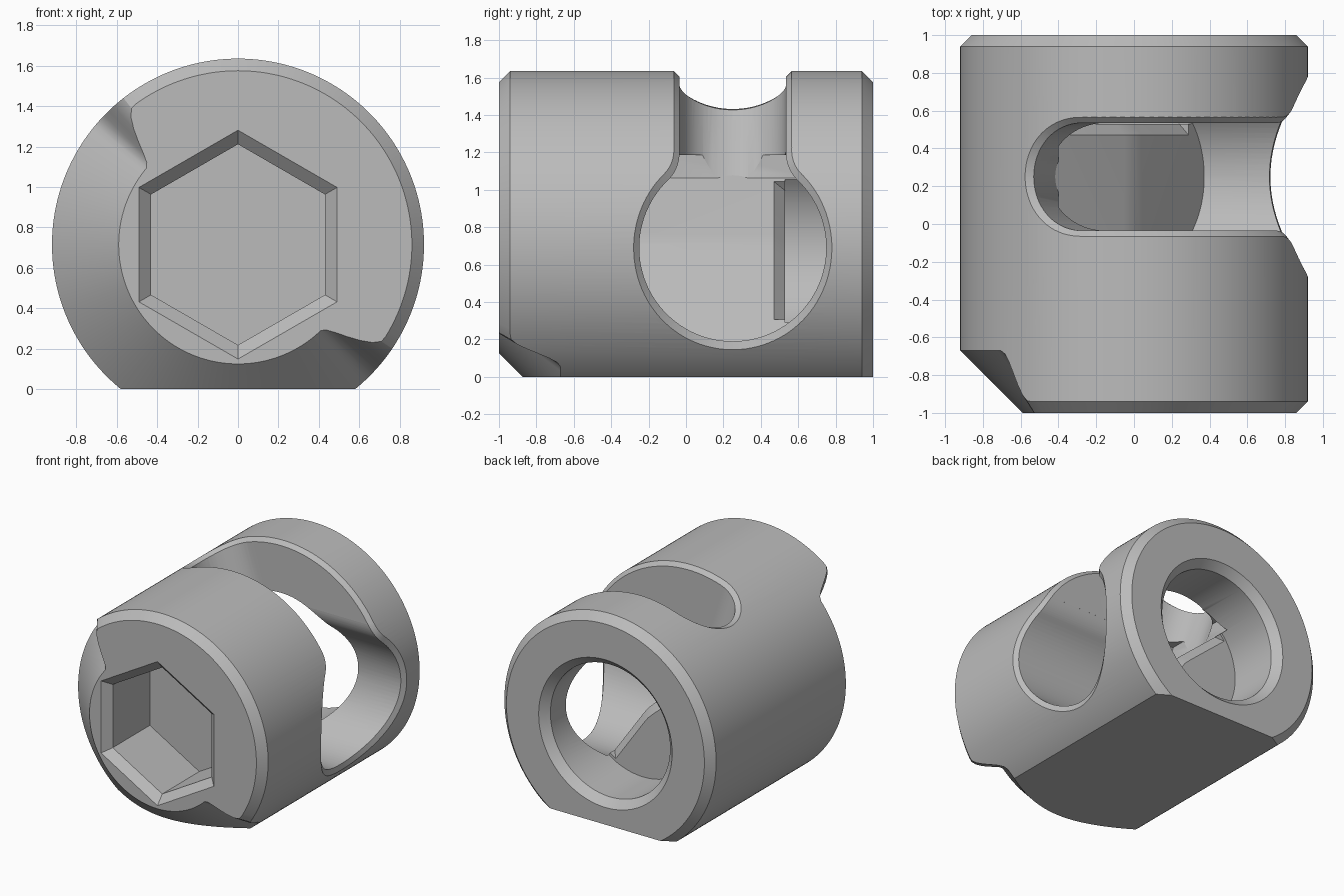
import bpy, bmesh, math
from math import sin, cos, asin, acos, pi, radians

if "Cube" in bpy.data.objects:
    bpy.data.objects.remove(bpy.data.objects["Cube"])

R, ZC, YS = 0.92, 0.715, 0.25      # barrel radius, axis height, slot centre
ZB, RB, W, F = 0.69, 0.5, 0.285, 0.2  # side bore height/radius, slot half width, fillet
TILT = radians(108)                # direction of the slot's closed end

metal = bpy.data.materials.new("plain grey")
metal.diffuse_color = (0.5, 0.5, 0.5, 1)
metal.use_nodes = True
metal.node_tree.nodes["Principled BSDF"].inputs["Base Color"].default_value = metal.diffuse_color


def loft(name, rings):
    """Closed solid through rings of equal point count, capped at both ends."""
    bm = bmesh.new()
    vs = [[bm.verts.new(p) for p in ring] for ring in rings]
    n = len(rings[0])
    for a, b in zip(vs, vs[1:]):
        for i in range(n):
            j = (i + 1) % n
            bm.faces.new((a[i], a[j], b[j], b[i]))
    bm.faces.new(vs[0])
    bm.faces.new(vs[-1])
    bmesh.ops.recalc_face_normals(bm, faces=bm.faces)
    me = bpy.data.meshes.new(name)
    bm.to_mesh(me)
    bm.free()
    me.materials.append(metal)
    ob = bpy.data.objects.new(name, me)
    bpy.context.collection.objects.link(ob)
    return ob


def boolean(target, tool, op='DIFFERENCE'):
    """Apply a boolean and discard the tool."""
    m = target.modifiers.new("cut", 'BOOLEAN')
    m.operation, m.solver, m.object = op, 'EXACT', tool
    bpy.ops.object.select_all(action='DESELECT')
    bpy.context.view_layer.objects.active = target
    target.select_set(True)
    bpy.ops.object.modifier_apply(modifier=m.name)
    bpy.data.objects.remove(tool, do_unlink=True)


def disc(r, y, n=96, start=0.0):
    """Ring of points around the barrel axis."""
    return [(r * cos(start + 2 * pi * i / n), y, ZC + r * sin(start + 2 * pi * i / n))
            for i in range(n)]


def prism(name, poly, y0, y1):
    return loft(name, [[(x, y, z) for x, z in poly] for y in (y0, y1)])


# barrel: end chamfers, widened to a deep chamfer round the lower left front
def chamfer(a):
    off = abs((math.degrees(a) - 227 + 180) % 360 - 180)
    t = min(1, max(0, (100 - off) / 13))
    return 0.06 + 0.27 * t * t * (3 - 2 * t)


N = 180
ang = [2 * pi * i / N for i in range(N)]
front = [((R - chamfer(a)) * cos(a), -1, ZC + (R - chamfer(a)) * sin(a)) for a in ang]
edge = [(R * cos(a), -1 + chamfer(a), ZC + R * sin(a)) for a in ang]
barrel = loft("barrel", [front, edge, disc(R, 0.94, N), disc(R - 0.06, 1, N)])

# flat underside
boolean(barrel, prism("flat_cutter", [(-2, -1), (2, -1), (2, 0), (-2, 0)], -2, 2))

# keyhole outline as (height, half width): bore circle, then fillet into slot
phi = acos(-0.505 / 0.7)
hole = [(ZB - RB * cos(p), RB * sin(p)) for p in [0.01 + (phi - 0.01) * i / 40 for i in range(41)]]
psi = asin(0.505 / 0.7)
hole += [(1.195 - F * sin(s), W + F - F * cos(s))
         for s in [psi + (0.05 - psi) * i / 10 for i in range(1, 11)]]
outline = [(YS - w, z) for z, w in hole] + [(YS + w, z) for z, w in reversed(hole)]
cavity = loft("cavity_cutter", [[(x, y, z) for y, z in outline] for x in (-0.4, 1.4)])

# tilted slot: stadium section swept along the slot's end direction
d, t = (cos(TILT), sin(TILT)), (sin(TILT), -cos(TILT))
section = [(2.2, -W)] + [(-W * cos(a), W * sin(a)) for a in
                         [-pi / 2 + pi * i / 32 for i in range(33)]] + [(2.2, W)]
slot = loft("slot_cutter", [[(s * t[0] + k * d[0], YS + y, ZC + s * t[1] + k * d[1])
                             for s, y in section] for k in (0.05, 1.6)])
boolean(cavity, slot, 'UNION')

# sloping floor of the cavity
floor = [(-0.42, 1.08), (-0.05, 0.762), (0.0, 0.715), (0.04, 0.662), (0.4, 0.15)]
above = prism("floor_limit", [(-1.5, 1.08)] + floor + [(1.6, 0.15), (1.6, 3), (-1.5, 3)], -1, 1.5)
boolean(cavity, above, 'INTERSECT')
boolean(barrel, cavity)

# chamfer along the rim of the keyhole, wrapped round the barrel
RI = 0.89
rim = [(RI * asin((z - ZC) / RI), w) for z, w in hole]
u0 = rim[-1][0]
rim += [(u0 + (RI * TILT - u0) * i / 24, W) for i in range(1, 24)]
rim += [(RI * (TILT + asin(W * sin(a) / RI)), W * cos(a))
        for a in [(pi / 2 - 0.01) * i / 20 for i in range(21)]]
rows = []
for i, (u, w) in enumerate(rim):
    a, b = rim[max(i - 1, 0)], rim[min(i + 1, len(rim) - 1)]
    du, dw = b[0] - a[0], b[1] - a[1]
    ln = math.hypot(du, dw)
    row = []
    for r, sides in ((0.87, (-1, 1)), (0.96, (1, -1))):
        o = r - RI
        th = (u - o * dw / ln) / RI
        ww = max(0.002, w + o * du / ln)
        row += [(r * cos(th), YS + s * ww, ZC + r * sin(th)) for s in sides]
    rows.append(row)
boolean(barrel, loft("rim_cutter", rows))

# round bore in the back end
boolean(barrel, loft("back_bore_cutter", [disc(0.52, 0.53), disc(0.52, 0.94), disc(0.60, 1.02)]))

# small chamfer where the sloping floor meets the back bore
low = floor + [(0.7, 0.5), (0.5, 1.4)]
strip = loft("floor_edge_cutter", [[(x, 0.47, z) for x, z in low],
                                   [(x - 0.05, 0.54, z - 0.05) for x, z in low]])
boolean(strip, loft("strip_limit", [disc(0.5, 0.4), disc(0.5, 0.6)]), 'INTERSECT')
boolean(barrel, strip)

# hexagonal drive socket in the front
k = 1 / cos(pi / 6)
boolean(barrel, loft("hex_cutter", [disc(a * k, y, 6, pi / 2) for a, y in
                                    ((0.51, -1.02), (0.43, -0.94), (0.43, -0.48))]))

# smooth shading with crisp edges
bpy.ops.object.select_all(action='DESELECT')
bpy.context.view_layer.objects.active = barrel
barrel.select_set(True)
bpy.ops.object.shade_smooth_by_angle(angle=radians(28))
